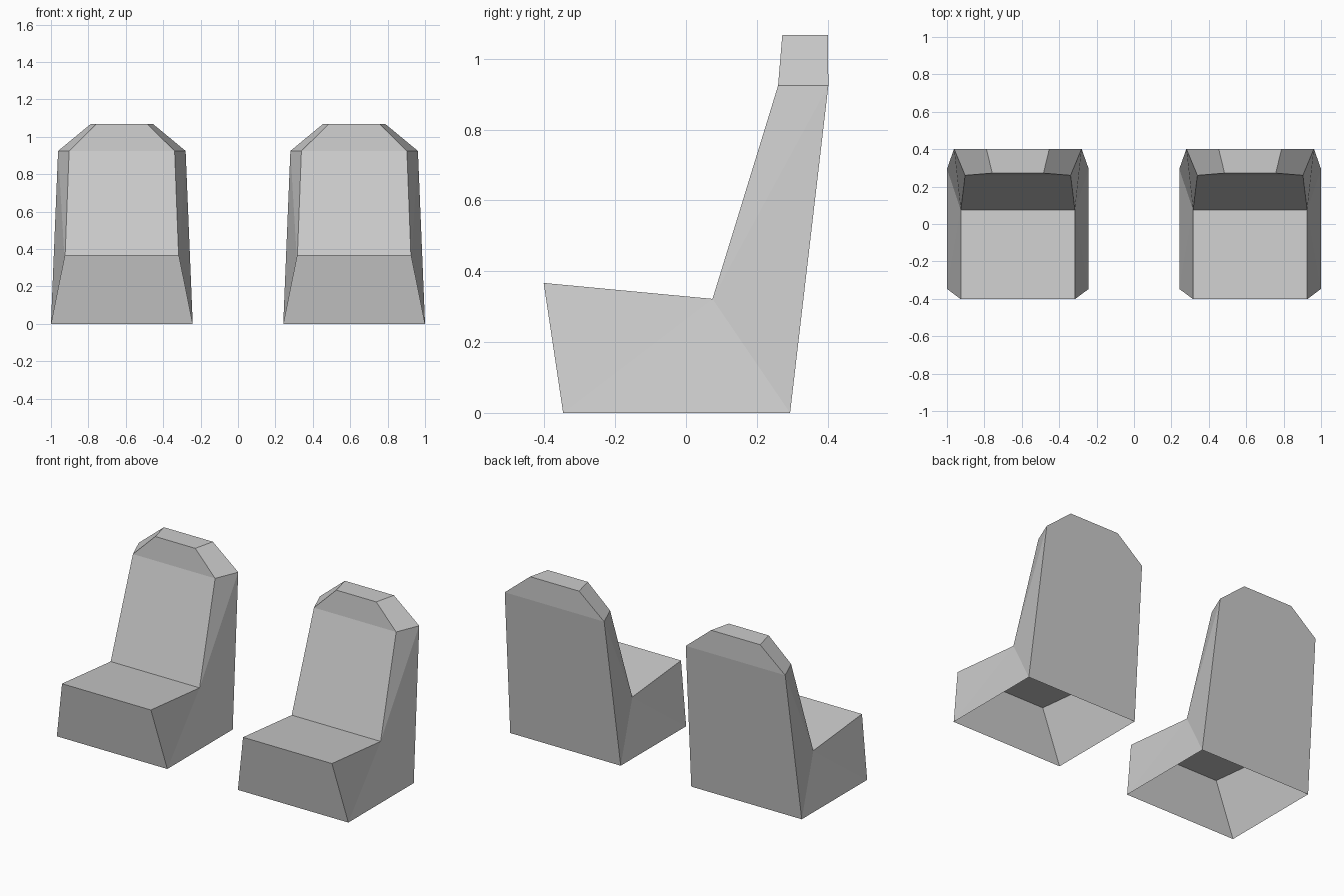
import bpy, bmesh

if "Cube" in bpy.data.objects:
    bpy.data.objects.remove(bpy.data.objects["Cube"])

CENTRE_X = 0.621

# Side profile: (half width, y, z), bottom front round to bottom back
PROFILE = [
    (0.379, -0.347, 0.0),    # 0 bottom front
    (0.305, -0.402, 0.367),  # 1 cushion front edge
    (0.305, 0.075, 0.322),   # 2 crease between cushion and backrest
    (0.282, 0.260, 0.924),   # 3 front shoulder
    (0.137, 0.272, 1.067),   # 4 front top
    (0.168, 0.401, 1.067),   # 5 back top
    (0.341, 0.402, 0.924),   # 6 back shoulder
    (0.379, 0.294, 0.0),     # 7 bottom back
]


def make_seat(name, cx):
    bm = bmesh.new()
    left = [bm.verts.new((-w, y, z)) for w, y, z in PROFILE]
    right = [bm.verts.new((w, y, z)) for w, y, z in PROFILE]

    # Strips across the width; the underside stays open
    for i in range(len(PROFILE) - 1):
        bm.faces.new((left[i], right[i], right[i + 1], left[i + 1]))

    # Side panels fan out from the crease, plus the sloped shoulder bevels
    for side in (left, right):
        for a, b in ((0, 1), (7, 0), (6, 7), (3, 6)):
            bm.faces.new((side[2], side[a], side[b]))
        bm.faces.new((side[3], side[4], side[5], side[6]))

    bmesh.ops.recalc_face_normals(bm, faces=bm.faces[:])
    mesh = bpy.data.meshes.new(name)
    bm.to_mesh(mesh)
    bm.free()
    obj = bpy.data.objects.new(name, mesh)
    obj.location.x = cx
    bpy.context.collection.objects.link(obj)
    return obj


# Pair of bucket seats
make_seat("left_seat", -CENTRE_X)
make_seat("right_seat", CENTRE_X)
